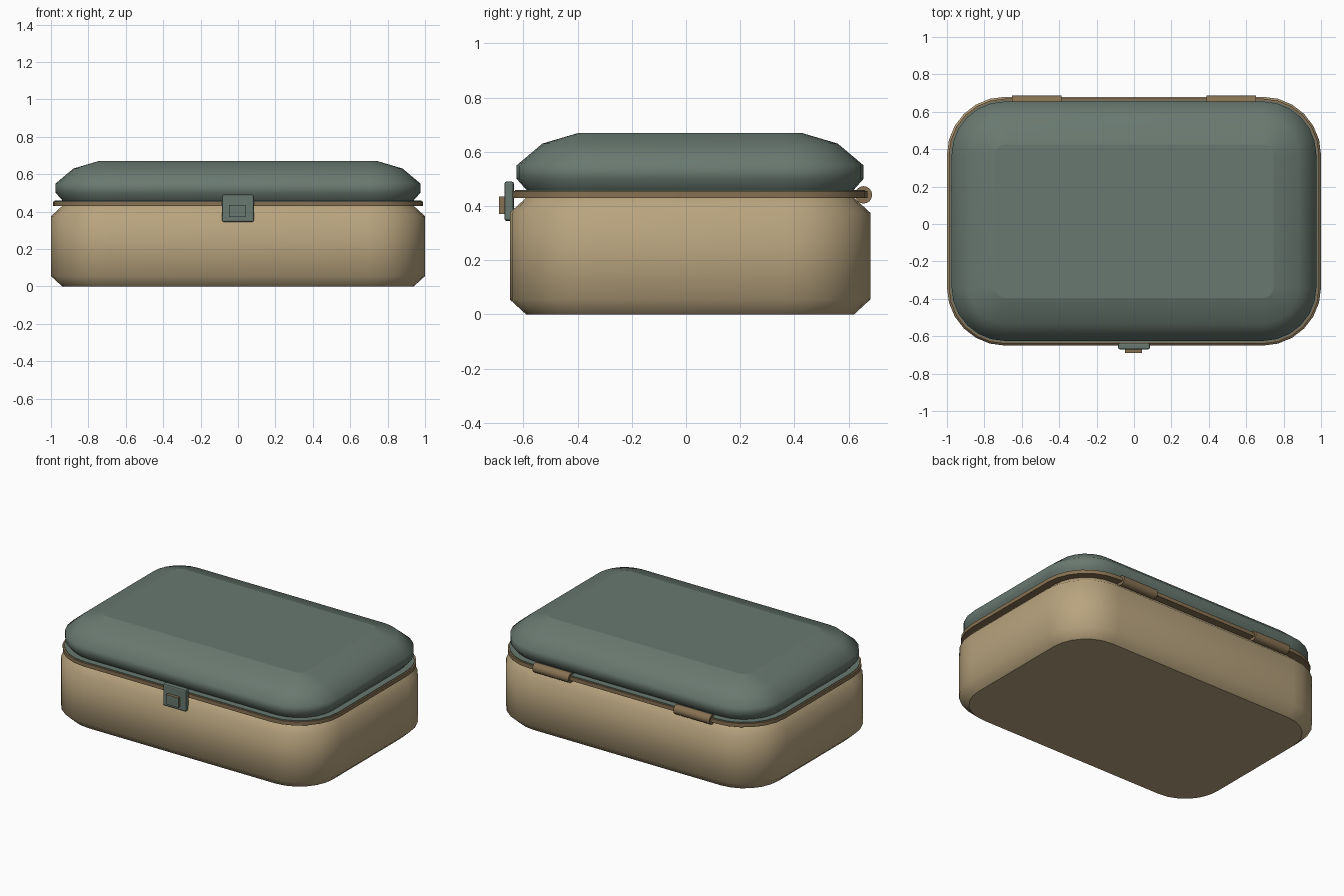
import bpy, bmesh, math

if "Cube" in bpy.data.objects:
    bpy.data.objects.remove(bpy.data.objects["Cube"])

CY = 0.015  # the box sits slightly back so the latch is balanced


def material(name, rgb):
    m = bpy.data.materials.new(name)
    m.diffuse_color = (*rgb, 1)
    m.use_nodes = True
    m.node_tree.nodes["Principled BSDF"].inputs["Base Color"].default_value = m.diffuse_color
    return m


TAN = material("tan", (0.48, 0.37, 0.21))
GREEN = material("grey green", (0.14, 0.19, 0.162))
BROWN = material("brown", (0.24, 0.165, 0.085))


def outline(inset, segs=6, radius=0.31):
    """Rounded rectangle inset from the widest footprint."""
    hx, hy, r = 1.0 - inset, 0.665 - inset, radius - inset
    pts = []
    for q, (sx, sy) in enumerate(((1, 1), (-1, 1), (-1, -1), (1, -1))):
        for i in range(segs + 1):
            a = math.pi / 2 * (q + i / segs)
            pts.append((sx * (hx - r) + r * math.cos(a),
                        CY + sy * (hy - r) + r * math.sin(a)))
    return pts


def finish(bm, name, mats, smooth=True):
    bmesh.ops.recalc_face_normals(bm, faces=bm.faces)
    me = bpy.data.meshes.new(name)
    bm.to_mesh(me)
    bm.free()
    for m in mats:
        me.materials.append(m)
    ob = bpy.data.objects.new(name, me)
    bpy.context.collection.objects.link(ob)
    return ob


def loft(name, rings, mat):
    """Stack of inset outlines (z, inset), smooth sides and flat caps."""
    bm = bmesh.new()
    loops = [[bm.verts.new((x, y, z)) for x, y in outline(d)] for z, d in rings]
    for a, b in zip(loops, loops[1:]):
        for i in range(len(a)):
            j = (i + 1) % len(a)
            bm.faces.new((a[i], a[j], b[j], b[i])).smooth = True
    for ring in (loops[0], loops[-1]):
        cap = bm.faces.new(ring)
        for e in cap.edges:
            e.smooth = False
    return finish(bm, name, [mat])


def flat_band(name, z0, z1, inset, mat):
    ob = loft(name, [(z0, inset), (z1, inset)], mat)
    return ob


def block(name, x, y, z, mats, bevel=0.0):
    """Box from (min, max) ranges; a second material goes on the front."""
    bm = bmesh.new()
    bmesh.ops.create_cube(bm, size=1)
    for v in bm.verts:
        v.co = [r[0] if c < 0 else r[1] for c, r in zip(v.co, (x, y, z))]
    if bevel:
        bmesh.ops.bevel(bm, geom=bm.edges[:], offset=bevel, segments=2,
                        profile=0.5, affect='EDGES')
    bm.normal_update()
    if len(mats) > 1:
        for f in bm.faces:
            if f.normal.y < -0.9:
                f.material_index = 1
    return finish(bm, name, mats)


# Lower tray and domed lid
loft("base", [(0, 0.06), (0.055, 0), (0.375, 0), (0.43, 0.06)], TAN)
loft("lid", [(0.455, 0.065), (0.50, 0.025), (0.55, 0.025),
             (0.63, 0.12), (0.67, 0.255)], GREEN)

# Seam between the halves
flat_band("rim", 0.43, 0.455, 0.01, BROWN)
flat_band("gasket", 0.44, 0.459, 0.02, GREEN)

# Front latch with its button
block("latch_plate", (-0.085, 0.085), (-0.67, -0.635), (0.345, 0.49), [GREEN], 0.008)
block("latch_button", (-0.047, 0.043), (-0.69, -0.66), (0.37, 0.435), [BROWN, GREEN])

# Hinge barrels along the back
for side, cx in (("left", -0.52), ("right", 0.52)):
    bpy.ops.mesh.primitive_cylinder_add(vertices=16, radius=0.032, depth=0.265,
                                        location=(cx, 0.655, 0.441),
                                        rotation=(0, math.pi / 2, 0))
    hinge = bpy.context.object
    hinge.name = side + "_hinge"
    hinge.data.materials.append(BROWN)
    bpy.ops.object.shade_smooth_by_angle(angle=math.radians(35))
